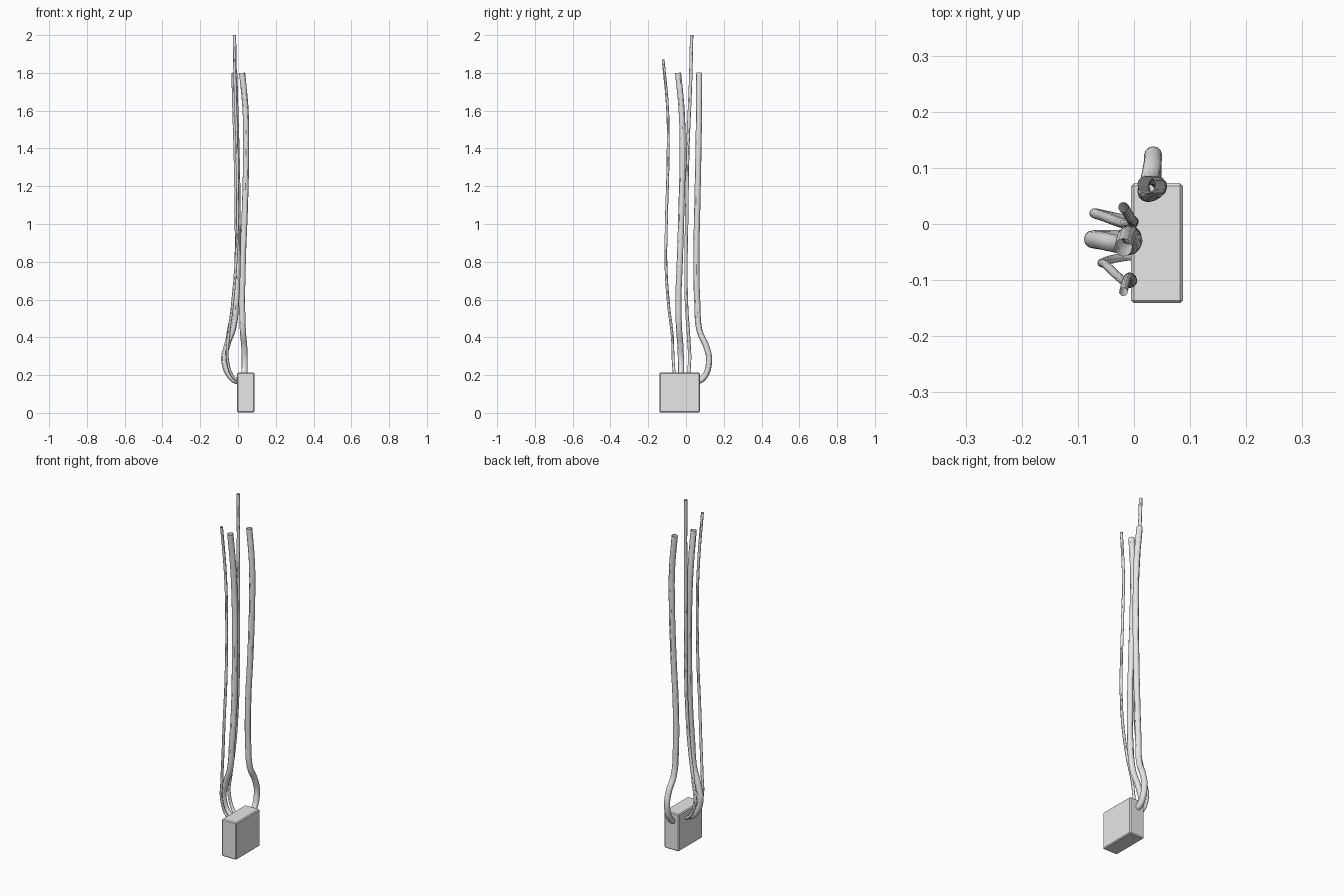
import bpy

grey = bpy.data.materials.new("plain grey")
grey.diffuse_color = (0.8, 0.8, 0.8, 1)


def cable(name, radius, pts):
    """Smooth round tube through the given points."""
    cu = bpy.data.curves.new(name, 'CURVE')
    cu.dimensions = '3D'
    cu.bevel_depth = radius
    cu.bevel_resolution = 4
    cu.resolution_u = 8
    sp = cu.splines.new('BEZIER')
    sp.bezier_points.add(len(pts) - 1)
    for bp, p in zip(sp.bezier_points, pts):
        bp.co = p
        bp.handle_left_type = bp.handle_right_type = 'AUTO'
    ob = bpy.data.objects.new(name, cu)
    bpy.context.collection.objects.link(ob)
    cu.materials.append(grey)
    bpy.ops.object.select_all(action='DESELECT')
    ob.select_set(True)
    bpy.context.view_layer.objects.active = ob
    bpy.ops.object.convert(target='MESH')
    bpy.ops.object.shade_smooth_by_angle()


# Box with narrow chamfered edges
bpy.ops.mesh.primitive_cube_add(size=1, location=(0.041, -0.034, 0.108))
box = bpy.context.object
box.name = "box"
box.scale = (0.092, 0.214, 0.211)
bpy.ops.object.transform_apply(location=False, rotation=False, scale=True)
bev = box.modifiers.new("chamfer", 'BEVEL')
bev.width = 0.005
bev.segments = 1
box.data.materials.append(grey)

# Thick cable leaving the back face
cable("back_thick_cable", 0.016, [
    (0.033, 0.060, 0.165), (0.033, 0.092, 0.185), (0.034, 0.122, 0.27),
    (0.033, 0.108, 0.35), (0.026, 0.073, 0.43), (0.022, 0.060, 0.58),
    (0.026, 0.055, 0.82), (0.037, 0.060, 1.10), (0.043, 0.066, 1.40),
    (0.040, 0.069, 1.60), (0.022, 0.070, 1.80)])

# Thick cable leaving the left face
cable("side_thick_cable", 0.016, [
    (0.010, -0.028, 0.165), (-0.025, -0.027, 0.178), (-0.072, -0.027, 0.27),
    (-0.057, -0.030, 0.36), (-0.025, -0.037, 0.45), (-0.010, -0.040, 0.60),
    (-0.002, -0.033, 0.80), (-0.002, -0.025, 1.05), (-0.008, -0.018, 1.40),
    (-0.014, -0.023, 1.60), (-0.019, -0.042, 1.80)])

# Thin tall cable on the left face
cable("side_tall_thin_cable", 0.009, [
    (0.010, 0.002, 0.165), (-0.028, 0.010, 0.185), (-0.069, 0.019, 0.28),
    (-0.055, 0.014, 0.40), (-0.025, 0.003, 0.57), (-0.008, 0.000, 0.75),
    (-0.001, 0.004, 1.05), (-0.006, 0.010, 1.40), (-0.014, 0.024, 1.75),
    (-0.019, 0.030, 2.00)])

# Thin cable bending forward
cable("side_front_thin_cable", 0.0075, [
    (0.010, -0.055, 0.165), (-0.025, -0.060, 0.19), (-0.055, -0.068, 0.28),
    (-0.051, -0.072, 0.40), (-0.030, -0.092, 0.57), (-0.012, -0.106, 0.78),
    (-0.003, -0.104, 1.00), (-0.005, -0.095, 1.35), (-0.012, -0.097, 1.60),
    (-0.019, -0.121, 1.87)])
